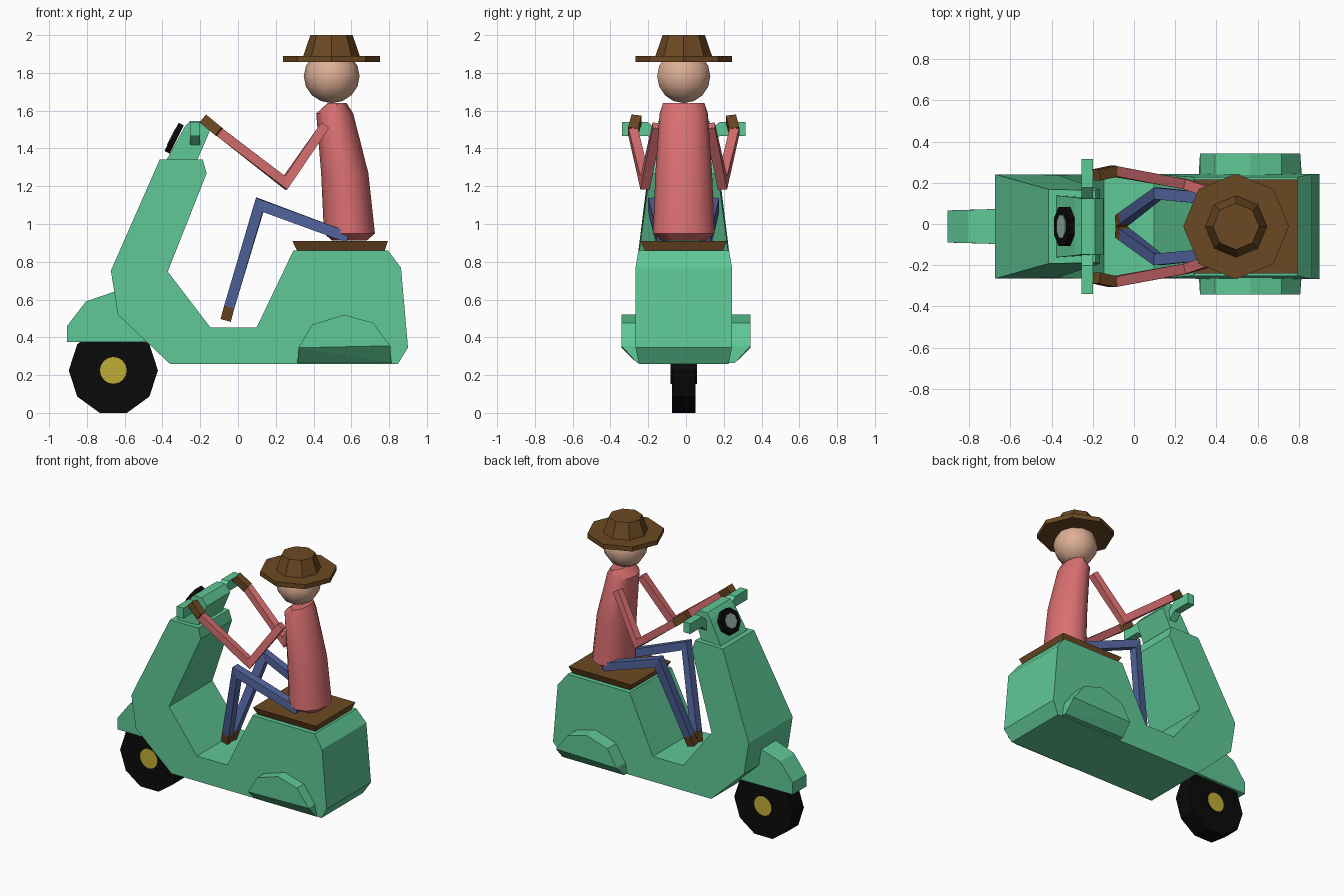
import bpy, bmesh, math
from mathutils import Vector

if "Cube" in bpy.data.objects:
    bpy.data.objects.remove(bpy.data.objects["Cube"])

CY = -0.012  # centre line of scooter and rider


def material(name, rgb):
    m = bpy.data.materials.new(name)
    m.diffuse_color = (*rgb, 1)
    m.use_nodes = True
    m.node_tree.nodes["Principled BSDF"].inputs["Base Color"].default_value = m.diffuse_color
    return m


GREEN = material("mint green", (0.114, 0.578, 0.305))
RED = material("shirt red", (0.70, 0.16, 0.165))
BROWN = material("brown", (0.15, 0.066, 0.016))
SKIN = material("skin", (0.73, 0.43, 0.30))
BLUE = material("trouser blue", (0.085, 0.13, 0.35))
BLACK = material("black", (0.003, 0.003, 0.003))
YELLOW = material("hub yellow", (0.52, 0.42, 0.035))
GLASS = material("lamp glass", (0.28, 0.41, 0.35))


def finish(name, bm, mats, smooth=None):
    bmesh.ops.recalc_face_normals(bm, faces=bm.faces)
    me = bpy.data.meshes.new(name)
    bm.to_mesh(me)
    bm.free()
    for m in mats:
        me.materials.append(m)
    ob = bpy.data.objects.new(name, me)
    bpy.context.collection.objects.link(ob)
    if smooth:
        bpy.ops.object.select_all(action='DESELECT')
        ob.select_set(True)
        bpy.context.view_layer.objects.active = ob
        bpy.ops.object.shade_smooth_by_angle(angle=math.radians(smooth))
    return ob


def loft(name, rings, mat, smooth=None):
    """Skin a list of equal-length point rings and cap both ends."""
    bm = bmesh.new()
    vs = [[bm.verts.new(p) for p in r] for r in rings]
    n = len(rings[0])
    for a, b in zip(vs, vs[1:]):
        for i in range(n):
            j = (i + 1) % n
            bm.faces.new((a[i], a[j], b[j], b[i]))
    bm.faces.new(vs[0])
    bm.faces.new(vs[-1])
    return finish(name, bm, [mat], smooth)


def prism(name, profile, mat, smooth=None):
    """Side profile of (x, z, half width), symmetric about the centre line."""
    return loft(name, [[(x, CY + s * w, z) for x, z, w in profile] for s in (-1, 1)], mat, smooth)


def hull(name, pts, mat, smooth=None):
    bm = bmesh.new()
    for p in pts:
        bm.verts.new(p)
    bmesh.ops.convex_hull(bm, input=bm.verts)
    bmesh.ops.dissolve_limit(bm, angle_limit=0.01, verts=bm.verts, edges=bm.edges)
    return finish(name, bm, [mat], smooth)


def ring(n, cx, z, rx, ry, turn=0.0):
    return [(cx + rx * math.cos(turn + 2 * math.pi * i / n),
             CY + ry * math.sin(turn + 2 * math.pi * i / n), z) for i in range(n)]


def limb(name, path, r, mat):
    """Square bar with mitred bends."""
    p = [Vector(q) for q in path]
    rings = []
    for i, c in enumerate(p):
        a = (c - p[i - 1]).normalized() if i else None
        b = (p[i + 1] - c).normalized() if i < len(p) - 1 else None
        a, b = a or b, b or a
        t = (a + b).normalized()
        side = Vector((0, 1, 0))
        side = (side - side.dot(t) * t).normalized()
        up = t.cross(side) / t.dot(a)
        rings.append([c + r * (u * side + v * up) for u, v in ((-1, -1), (1, -1), (1, 1), (-1, 1))])
    return loft(name, rings, mat)


# Scooter body
prism("body", [(-0.414, 1.342, 0.18), (-0.187, 1.342, 0.175), (-0.166, 1.268, 0.18),
               (-0.372, 0.748, 0.25), (-0.145, 0.451, 0.253), (0.098, 0.451, 0.253),
               (0.293, 0.859, 0.24), (0.794, 0.859, 0.24), (0.863, 0.769, 0.255),
               (0.90, 0.345, 0.255), (0.847, 0.26, 0.238), (-0.361, 0.26, 0.238),
               (-0.636, 0.52, 0.253), (-0.673, 0.753, 0.253)], GREEN)

# Front mudguard
prism("front_mudguard", [(-0.905, 0.375, 0.078), (-0.905, 0.46, 0.078), (-0.805, 0.59, 0.08),
                         (-0.66, 0.64, 0.085), (-0.5, 0.64, 0.085), (-0.48, 0.375, 0.085)], GREEN)

# Headset and handlebars
prism("headset", [(-0.378, 1.34, 0.15), (-0.285, 1.51, 0.14), (-0.255, 1.545, 0.135),
                  (-0.19, 1.545, 0.135), (-0.148, 1.495, 0.135), (-0.215, 1.34, 0.14)], GREEN)
for s, side in ((-1, "left"), (1, "right")):
    loft(side + "_handlebar",
         [[(x, CY + s * y, z) for x, z in ((-0.255, lo), (-0.2, lo), (-0.2, hi), (-0.255, hi))]
          for y, lo, hi in ((0.1, 1.38, 1.46), (0.135, 1.415, 1.49), (0.19, 1.465, 1.54),
                            (0.328, 1.465, 1.54))], GREEN)
    # Rear wheel covers
    arc = [(0.32, 0.345), (0.393, 0.467), (0.562, 0.52), (0.715, 0.477), (0.806, 0.355)]
    hull(side + "_wheel_cover",
         [(x, s * 0.342, z) for x, z in arc] +
         [(x, s * 0.2, z) for x, z in arc] +
         [(x, s * y, 0.265) for x in (0.315, 0.812) for y in (0.2, 0.26)], GREEN)

# Headlamp: black octagon with a glass plate, tilted to the headset front
along, normal = Vector((0.447, 0, 0.894)), Vector((-0.894, 0, 0.447))
lamp = Vector((-0.338, CY, 1.454))


def lamp_ring(rl, ry, off):
    out = []
    for i in range(8):
        a = math.pi / 8 + i * math.pi / 4
        out.append(lamp + normal * off + along * rl * math.cos(a) + Vector((0, ry * math.sin(a), 0)))
    return out


loft("headlamp", [lamp_ring(0.09, 0.102, o) for o in (-0.015, 0.015)], BLACK)
loft("headlamp_glass", [lamp_ring(0.052, 0.06, o) for o in (0.012, 0.019)], GLASS)


# Front wheel and hub
def disc(n, r, y):
    return [(-0.66 + r * math.cos(2 * math.pi * i / n), CY + y, 0.225 + r * math.sin(2 * math.pi * i / n))
            for i in range(n)]


loft("front_wheel", [disc(10, 0.236, y) for y in (-0.063, 0.063)], BLACK)
hub = loft("front_hub", [disc(16, 0.071, y) for y in (-0.07, 0.07)], BLACK)
hub.data.materials.append(YELLOW)
for f in hub.data.polygons:
    f.material_index = int(abs(f.normal.y) > 0.9)

# Seat
loft("seat", [[(x, CY + y, z) for x, y in ((x0, -w), (x1, -w), (x1, w), (x0, w))]
              for z, x0, x1, w in ((0.855, 0.315, 0.775, 0.205), (0.91, 0.288, 0.794, 0.228))], BROWN)

# Rider torso
loft("torso", [ring(12, cx, z, rx, ry) for z, cx, rx, ry in
               ((0.912, 0.59, 0.092, 0.115), (0.95, 0.59, 0.135, 0.163), (1.27, 0.565, 0.125, 0.15),
                (1.585, 0.512, 0.098, 0.128), (1.64, 0.525, 0.05, 0.11))], RED, 40)

# Head
bm = bmesh.new()
bmesh.ops.create_uvsphere(bm, u_segments=10, v_segments=8, radius=0.148)
for v in bm.verts:
    v.co = Vector((v.co.y * 1.0, v.co.x, v.co.z * 0.96)) + Vector((0.496, CY, 1.782))
finish("head", bm, [SKIN], 60)

# Hat
loft("hat_brim", [ring(8, 0.495, z, 0.256, 0.256) for z in (1.857, 1.89)], BROWN)
loft("hat_crown", [ring(8, 0.495, z, r, r) for z, r in ((1.88, 0.153), (2.0, 0.112))], BROWN)

# Arms and legs with gloves and shoes
for s, side in ((-1, "left"), (1, "right")):
    def at(*pts):
        return [(x, CY + s * y, z) for x, y, z in pts]
    limb(side + "_arm", at((0.46, 0.14, 1.52), (0.25, 0.205, 1.217), (-0.1, 0.268, 1.488)), 0.025, RED)
    limb(side + "_glove", at((-0.1, 0.268, 1.488), (-0.183, 0.25, 1.556)), 0.027, BROWN)
    limb(side + "_leg", at((0.58, 0.115, 0.93), (0.115, 0.16, 1.102), (-0.045, 0.04, 0.565)), 0.028, BLUE)
    limb(side + "_shoe", at((-0.045, 0.04, 0.565), (-0.064, 0.025, 0.495)), 0.028, BROWN)
